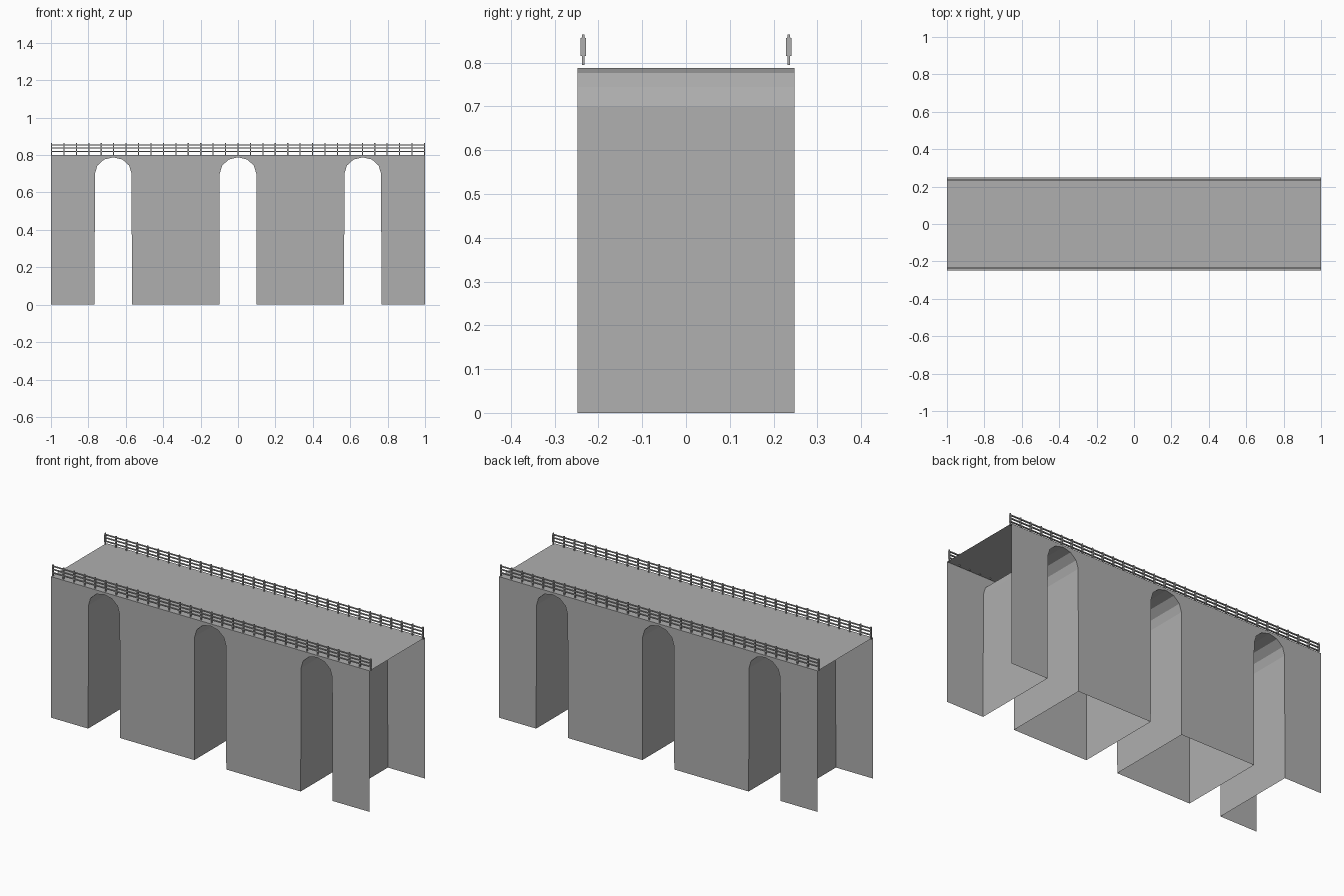
import bpy, bmesh, math

if "Cube" in bpy.data.objects:
    bpy.data.objects.remove(bpy.data.objects["Cube"])

HALF_L, HALF_W, DECK_Z = 1.0, 0.248, 0.80
ARCH_X = (-0.667, 0.0, 0.667)
ARCH_R, SPRING_Z, RISE, STEPS = 0.098, 0.70, 0.088, 6

# Dark grey stone and metal
grey = bpy.data.materials.new("dark_grey")
grey.diffuse_color = (0.43, 0.43, 0.43, 1)
grey.use_nodes = True
grey.node_tree.nodes["Principled BSDF"].inputs["Base Color"].default_value = grey.diffuse_color


def finish(name, bm):
    mesh = bpy.data.meshes.new(name)
    bm.to_mesh(mesh)
    bm.free()
    mesh.materials.append(grey)
    obj = bpy.data.objects.new(name, mesh)
    bpy.context.collection.objects.link(obj)
    return obj


def add_box(bm, x0, x1, y0, y1, z0, z1):
    v = [bm.verts.new((x, y, z)) for x in (x0, x1) for y in (y0, y1) for z in (z0, z1)]
    for f in ((0, 1, 3, 2), (4, 6, 7, 5), (0, 4, 5, 1), (2, 3, 7, 6), (0, 2, 6, 4), (1, 5, 7, 3)):
        bm.faces.new([v[i] for i in f])


# Side outline, left to right along the bottom and over each arch
outline = [(-HALF_L, 0)]
for cx in ARCH_X:
    outline.append((cx - ARCH_R - 0.002, 0))
    for i in range(STEPS + 1):
        a = math.pi * (1 - i / STEPS)
        outline.append((cx + ARCH_R * math.cos(a), SPRING_Z + RISE * math.sin(a)))
    outline.append((cx + ARCH_R + 0.002, 0))
outline += [(HALF_L, 0), (HALF_L, DECK_Z), (-HALF_L, DECK_Z)]

# Bridge shell: side walls, arch linings and deck; ends and pier bottoms are open
bm = bmesh.new()
front = [bm.verts.new((x, -HALF_W, z)) for x, z in outline]
back = [bm.verts.new((x, HALF_W, z)) for x, z in outline]
bm.faces.new(front)
bm.faces.new(back[::-1])
n = len(outline)
for i in range(n):
    j = (i + 1) % n
    (xa, za), (xb, zb) = outline[i], outline[j]
    is_bottom = za == 0 and zb == 0
    is_end = abs(xa) == HALF_L and xa == xb
    if not (is_bottom or is_end):
        bm.faces.new((front[j], front[i], back[i], back[j]))
finish("bridge_shell", bm)

# Railings on both edges of the deck
for side, y in (("front", -0.235), ("back", 0.235)):
    bm = bmesh.new()
    for z in (0.818, 0.837, 0.855):
        add_box(bm, -HALF_L, HALF_L, y - 0.004, y + 0.004, z - 0.0025, z + 0.0025)
    finish(side + "_rails", bm)

    bm = bmesh.new()
    for k in range(31):
        x = -0.997 + k * 1.994 / 30
        add_box(bm, x - 0.003, x + 0.003, y - 0.003, y + 0.003, 0.795, 0.864)
        add_box(bm, x - 0.003, x + 0.003, y - 0.006, y + 0.006, 0.815, 0.856)
    finish(side + "_posts", bm)
